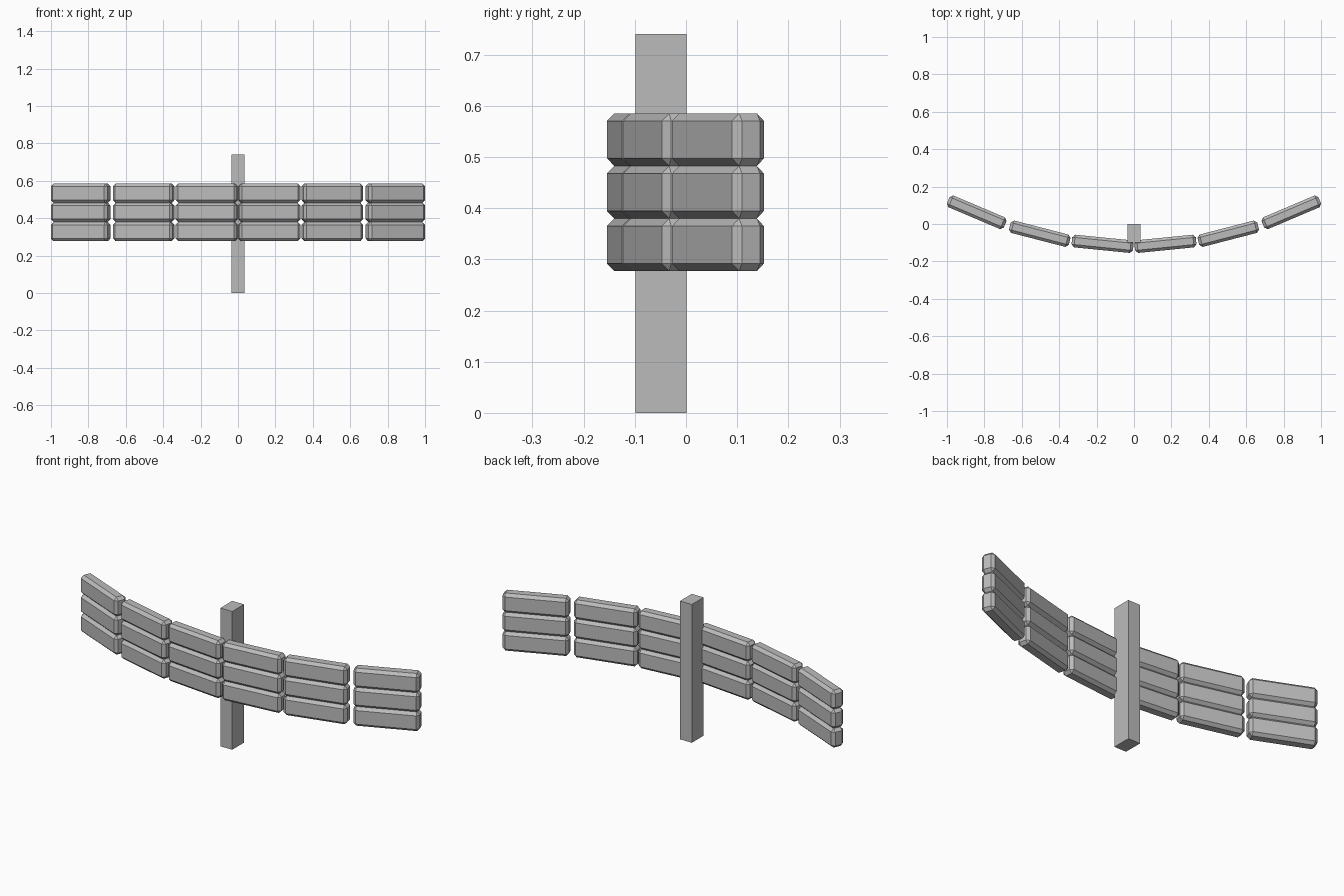
import bpy
import bmesh
from math import radians
from mathutils import Matrix

if "Cube" in bpy.data.objects:
    bpy.data.objects.remove(bpy.data.objects["Cube"])

grey = bpy.data.materials.new("stone grey")
grey.diffuse_color = (0.5, 0.5, 0.5, 1)
grey.use_nodes = True
grey.node_tree.nodes["Principled BSDF"].inputs["Base Color"].default_value = grey.diffuse_color


def block(name, size, centre, angle=0, chamfer=0):
    """Box turned about z, with optional flat chamfered edges."""
    bm = bmesh.new()
    bmesh.ops.create_cube(bm, size=1, matrix=Matrix.Diagonal((*size, 1)))
    if chamfer:
        bmesh.ops.bevel(bm, geom=bm.edges[:], offset=chamfer, segments=1,
                        affect='EDGES', offset_type='OFFSET', profile=0.5)
    mesh = bpy.data.meshes.new(name)
    bm.to_mesh(mesh)
    bm.free()
    mesh.materials.append(grey)
    obj = bpy.data.objects.new(name, mesh)
    obj.location = centre
    obj.rotation_euler.z = radians(angle)
    bpy.context.collection.objects.link(obj)
    return obj


# upright post behind the middle of the curve
block("post", (0.07, 0.1, 0.74), (0, -0.049, 0.37))

# curved wall: three rows of chamfered bars, mirrored left and right
ROW = 0.1027
columns = [(0.168, -0.106, 5.7), (0.504, -0.052, 14.5), (0.841, 0.0625, 23)]
for row in range(3):
    z = 0.277 + ROW * (row + 0.5)
    for x, y, angle in columns:
        for side in (-1, 1):
            block("bar", (0.33, 0.068, ROW), (side * x, y, z), side * angle, 0.015)
